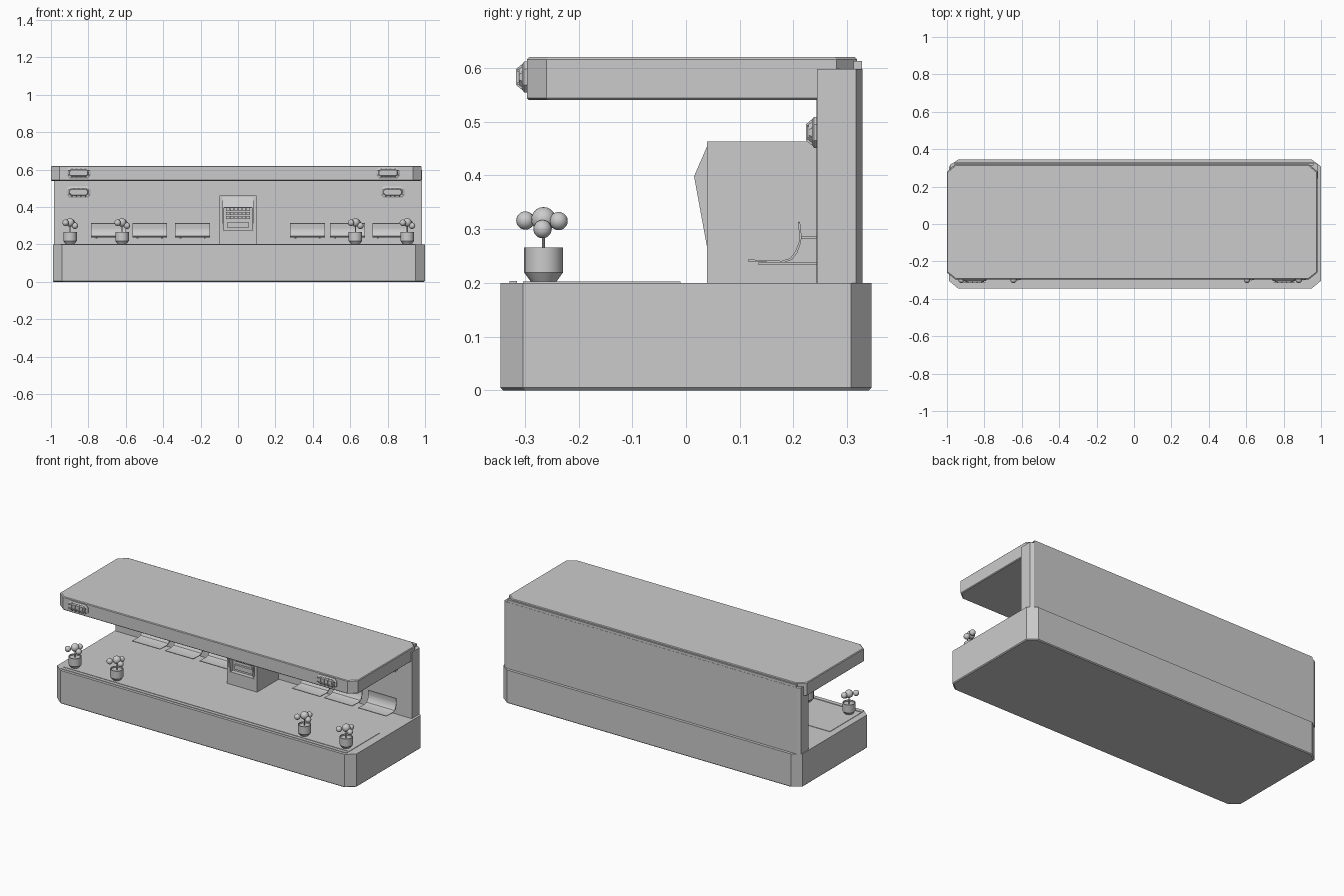
import bpy, bmesh, math
from mathutils import Vector

if "Cube" in bpy.data.objects:
    bpy.data.objects.remove(bpy.data.objects["Cube"])


def finish(name, bm, smooth=False):
    bmesh.ops.recalc_face_normals(bm, faces=bm.faces)
    me = bpy.data.meshes.new(name)
    bm.to_mesh(me)
    bm.free()
    ob = bpy.data.objects.new(name, me)
    bpy.context.collection.objects.link(ob)
    if smooth:
        bpy.ops.object.select_all(action='DESELECT')
        ob.select_set(True)
        bpy.context.view_layer.objects.active = ob
        bpy.ops.object.shade_smooth_by_angle(angle=math.radians(35))
    return ob


def add_box(bm, x0, x1, y0, y1, z0, z1):
    vs = bmesh.ops.create_cube(bm, size=1)['verts']
    for v in vs:
        v.co = Vector(((x0 + x1) / 2 + v.co.x * (x1 - x0),
                       (y0 + y1) / 2 + v.co.y * (y1 - y0),
                       (z0 + z1) / 2 + v.co.z * (z1 - z0)))


def box(name, *b):
    bm = bmesh.new()
    add_box(bm, *b)
    return finish(name, bm)


def loft(bm, rings):
    # Join matching closed rings of points and cap both ends
    loops = [[bm.verts.new(p) for p in r] for r in rings]
    n = len(loops[0])
    for a, b in zip(loops, loops[1:]):
        for i in range(n):
            bm.faces.new((a[i], a[(i + 1) % n], b[(i + 1) % n], b[i]))
    bm.faces.new(loops[0])
    bm.faces.new(loops[-1])


def outline(x0, x1, y0, y1, cx, cf, cb):
    # Rectangle with cut corners: cf deep at the front, cb deep at the back
    return [(x0 + cx, y0), (x1 - cx, y0), (x1, y0 + cf), (x1, y1 - cb),
            (x1 - cx, y1), (x0 + cx, y1), (x0, y1 - cb), (x0, y0 + cf)]


def slab(name, x0, x1, y0, y1, z0, z1, cx, cf, cb, e0, e1):
    bm = bmesh.new()
    rings = []
    for z, e in ((z0, e0), (z0 + e0, 0), (z1 - e1, 0), (z1, e1)):
        rings.append([(x, y, z) for x, y in
                      outline(x0 + e, x1 - e, y0 + e, y1 - e, cx, cf, cb)])
    if e0 == 0:
        rings.pop(1)
    if e1 == 0:
        rings.pop(-2)
    loft(bm, rings)
    return finish(name, bm)


# Platform, wall and roof
slab("platform", -0.99, 1.0, -0.345, 0.345, 0, 0.2, 0.05, 0.042, 0.038, 0.005, 0)
slab("back_wall", -0.985, 0.985, 0.243, 0.328, 0.198, 0.598, 0.02, 0.001, 0.012, 0, 0)
slab("roof", -1.0, 0.98, -0.296, 0.318, 0.54, 0.62, 0.045, 0.036, 0.038, 0.004, 0.004)
box("wall_top_rail", -0.96, 0.96, 0.312, 0.327, 0.595, 0.613)

# Raised paving and edge strip
box("floor_panel", -0.95, 0.95, -0.303, -0.01, 0.198, 0.2025)
box("edge_strip", -0.95, 0.95, -0.328, -0.314, 0.198, 0.203)

# Ticket kiosk with recessed panel
bm = bmesh.new()
add_box(bm, -0.1, 0.1, 0.065, 0.244, 0.2, 0.463)
add_box(bm, -0.1, -0.078, 0.039, 0.066, 0.2, 0.463)
add_box(bm, 0.078, 0.1, 0.039, 0.066, 0.2, 0.463)
add_box(bm, -0.079, 0.079, 0.039, 0.066, 0.2, 0.275)
add_box(bm, -0.079, 0.079, 0.039, 0.066, 0.452, 0.463)
finish("kiosk", bm)

# Kiosk hood: two side cheeks and a sloping visor
cheek = [(0.04, 0.456), (0.015, 0.398), (0.04, 0.262)]
visor = [(0.04, 0.456), (0.015, 0.398), (0.019, 0.396), (0.046, 0.45)]
bm = bmesh.new()
for x0, x1, prof in ((-0.084, -0.074, cheek), (0.074, 0.084, cheek), (-0.078, 0.078, visor)):
    loft(bm, [[(x, y, z) for y, z in prof] for x in (x0, x1)])
finish("kiosk_hood", bm)

# Button grid inside the hood
bm = bmesh.new()
for i in range(6):
    for j in range(4):
        x, z = -0.055 + i * 0.022, 0.345 + j * 0.021
        add_box(bm, x - 0.009, x + 0.009, 0.056, 0.066, z - 0.008, z + 0.008)
add_box(bm, -0.06, 0.06, 0.052, 0.066, 0.29, 0.318)
finish("kiosk_buttons", bm)

# Seats: a bent sheet on wall brackets
path = [(0.115, 0.240), (0.18, 0.237), (0.197, 0.243), (0.207, 0.256),
        (0.214, 0.275), (0.215, 0.288), (0.212, 0.314)]
inner = [(0.115, 0.2435), (0.178, 0.241), (0.194, 0.246), (0.203, 0.258),
         (0.210, 0.276), (0.211, 0.288), (0.208, 0.313)]
sheet = path + inner[::-1]
for k, cx in enumerate((-0.692, -0.472, -0.243, 0.372, 0.585, 0.812)):
    bm = bmesh.new()
    loft(bm, [[(cx + s * 0.093, y, z) for y, z in sheet] for s in (-1, 1)])
    finish(f"seat_{k + 1}", bm, True)
    bm = bmesh.new()
    for s in (-1, 1):
        x = cx + s * 0.065
        add_box(bm, x - 0.005, x + 0.005, 0.135, 0.246, 0.233, 0.2375)
        add_box(bm, x - 0.005, x + 0.005, 0.213, 0.246, 0.282, 0.286)
    finish(f"seat_bracket_{k + 1}", bm)


def lathe(bm, cx, cy, prof, n=20):
    loft(bm, [[(cx + r * math.cos(2 * math.pi * i / n), cy + r * math.sin(2 * math.pi * i / n), z)
               for i in range(n)] for r, z in prof])


# Potted plants
balls = [(-0.024, -0.034, 0.316, 0.017), (0.0, 0.0, 0.318, 0.023),
         (0.026, -0.002, 0.300, 0.017), (0.012, 0.028, 0.315, 0.017)]
for k, px in enumerate((-0.898, -0.62, 0.628, 0.905)):
    py = -0.265
    bm = bmesh.new()
    lathe(bm, px, py, [(0.022, 0.2), (0.036, 0.219), (0.036, 0.266),
                       (0.031, 0.266), (0.031, 0.258)])
    finish(f"plant_pot_{k + 1}", bm, True)
    bm = bmesh.new()
    lathe(bm, px, py, [(0.003, 0.255), (0.003, 0.31)], 8)
    finish(f"plant_stem_{k + 1}", bm, True)
    bm = bmesh.new()
    for dx, dy, z, r in balls:
        vs = bmesh.ops.create_uvsphere(bm, u_segments=16, v_segments=10, radius=r)['verts']
        bmesh.ops.translate(bm, vec=(px + dx, py + dy, z), verts=vs)
    finish(f"plant_foliage_{k + 1}", bm, True)


def pill(cx, cz, y, hw, hh, c):
    return [(cx + x, y, cz + z) for x, z in outline(-hw, hw, -hh, hh, c, c, c)]


# Bulkhead lamps: base plate, domed lens and protective cage
def lamp(k, cx, y, cz):
    bm = bmesh.new()
    loft(bm, [pill(cx, cz, y + 0.003, 0.064, 0.029, 0.014), pill(cx, cz, y - 0.005, 0.064, 0.029, 0.014),
              pill(cx, cz, y - 0.009, 0.058, 0.023, 0.012)])
    finish(f"lamp_base_{k}", bm)
    bm = bmesh.new()
    loft(bm, [pill(cx, cz, y - 0.008, 0.052, 0.019, 0.011), pill(cx, cz, y - 0.015, 0.048, 0.015, 0.01)])
    finish(f"lamp_lens_{k}", bm)
    bm = bmesh.new()
    for i in range(4):
        x = cx - 0.036 + i * 0.024
        arch = [(y - 0.004, -0.028), (y - 0.020, -0.015), (y - 0.020, 0.015), (y - 0.004, 0.028),
                (y - 0.004, 0.023), (y - 0.016, 0.012), (y - 0.016, -0.012), (y - 0.004, -0.023)]
        loft(bm, [[(xx, yy, cz + z) for yy, z in arch] for xx in (x - 0.003, x + 0.003)])
    for z in (-0.012, 0.012):
        add_box(bm, cx - 0.058, cx + 0.058, y - 0.018, y - 0.014, cz + z - 0.002, cz + z + 0.002)
    finish(f"lamp_cage_{k}", bm)


for k, (x, y, z) in enumerate(((-0.852, -0.296, 0.583), (0.803, -0.296, 0.583),
                               (-0.852, 0.243, 0.48), (0.827, 0.243, 0.48))):
    lamp(k + 1, x, y, z)
